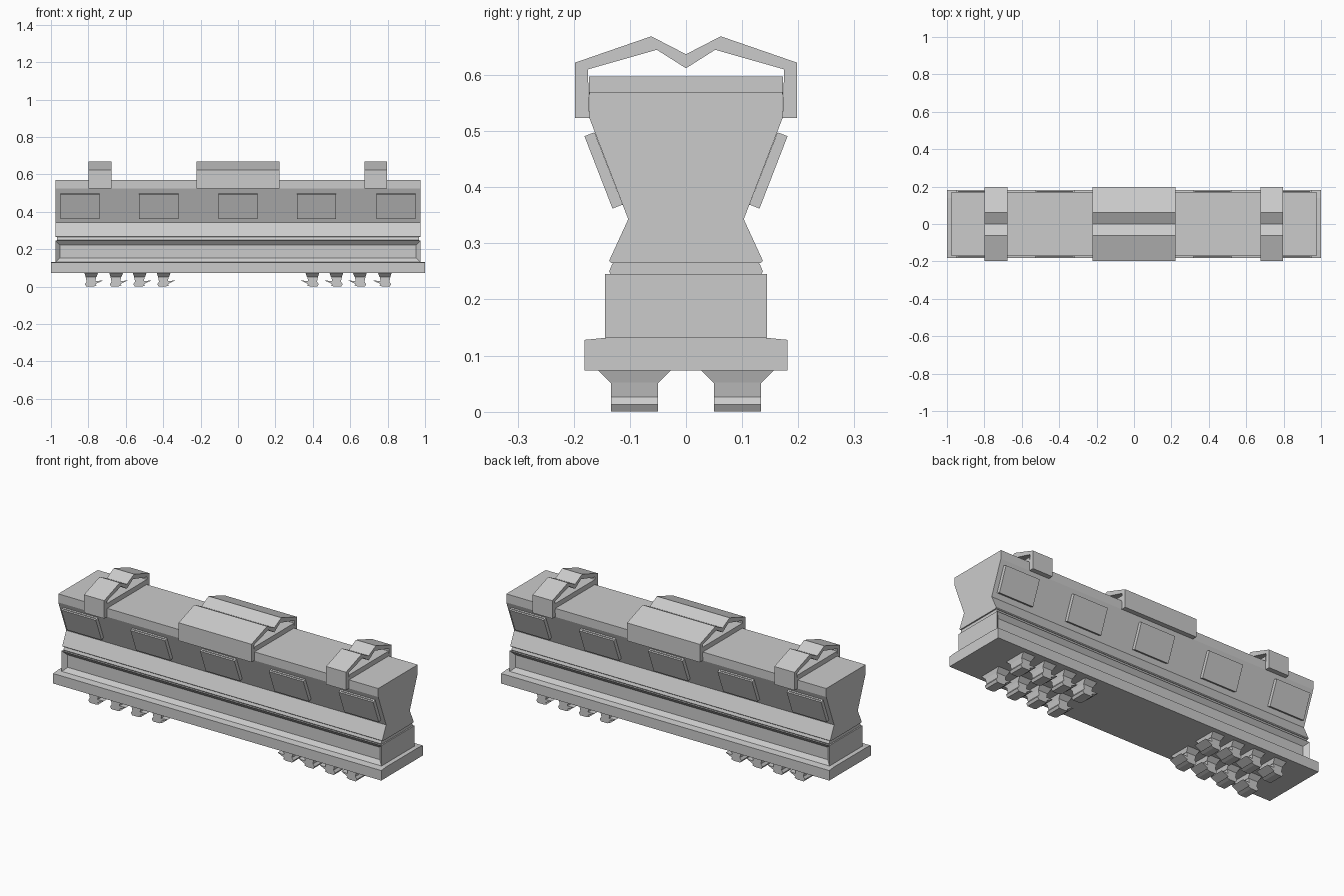
import bpy, bmesh

if "Cube" in bpy.data.objects:
    bpy.data.objects.remove(bpy.data.objects["Cube"])


def finish(bm, name):
    bmesh.ops.recalc_face_normals(bm, faces=bm.faces)
    me = bpy.data.meshes.new(name)
    bm.to_mesh(me)
    bm.free()
    ob = bpy.data.objects.new(name, me)
    bpy.context.collection.objects.link(ob)
    return ob


def prism(bm, pts, vec):
    """Close a polygon and extrude it along vec."""
    f = bm.faces.new([bm.verts.new(p) for p in pts])
    r = bmesh.ops.extrude_face_region(bm, geom=[f], use_keep_orig=True)
    vs = [v for v in r["geom"] if isinstance(v, bmesh.types.BMVert)]
    bmesh.ops.translate(bm, verts=vs, vec=vec)


def carriage_section(name, half, x0, x1):
    """Profile given as right half (y, z), mirrored and run along x."""
    full = half + [(-y, z) for y, z in reversed(half) if y > 0]
    bm = bmesh.new()
    prism(bm, [(x0, y, z) for y, z in full], (x1 - x0, 0, 0))
    return finish(bm, name)


# Chassis plate, neck strip and waisted upper body
carriage_section("base_plate", [(0.181, 0.073), (0.181, 0.128), (0.14, 0.132)], -1, 1)
carriage_section("neck", [(0.127, 0.24), (0.135, 0.246), (0.137, 0.25), (0.132, 0.262), (0.125, 0.272)], -0.968, 0.968)
carriage_section("upper_body", [(0.133, 0.265), (0.137, 0.269), (0.103, 0.343),
                                (0.172, 0.523), (0.172, 0.57)], -0.975, 0.975)

# Lower body with a long recessed panel on both sides
bm = bmesh.new()
prism(bm, [(-0.975, -0.144, 0.13), (0.975, -0.144, 0.13),
           (0.975, 0.144, 0.13), (-0.975, 0.144, 0.13)], (0, 0, 0.115))
bmesh.ops.recalc_face_normals(bm, faces=bm.faces)
sides = [f for f in bm.faces if abs(f.normal.y) > 0.9]
bmesh.ops.inset_individual(bm, faces=sides, thickness=0.033)
for f in sides:
    s = 1 if f.normal.y > 0 else -1
    bmesh.ops.translate(bm, verts=f.verts[:], vec=(0, -s * 0.02, 0))
finish(bm, "lower_body")

# Roof housings: folded cover over a slab, open at the ends
outer = [(0.198, 0.523), (0.198, 0.622), (0.062, 0.669), (0, 0.637)]
inner = [(0, 0.612), (0.052, 0.645), (0.175, 0.61), (0.172, 0.523)]
for name, x0, x1 in (("roof_housing_left", -0.8, -0.677),
                     ("roof_housing_middle", -0.223, 0.221),
                     ("roof_housing_right", 0.676, 0.797)):
    cover = outer + [(-y, z) for y, z in reversed(outer[:-1])]
    under = [(-y, z) for y, z in reversed(inner)] + inner[1:]
    bm = bmesh.new()
    prism(bm, [(x0, y, z) for y, z in cover + under], (x1 - x0, 0, 0))
    finish(bm, name)
    carriage_section(name + "_slab", [(0.173, 0.565), (0.173, 0.597)], x0, x1)

# Window frames leaning with the upper walls
for s, side in ((-1, "front"), (1, "back")):
    for i, x in enumerate((-0.845, -0.424, 0, 0.42, 0.845)):
        a, b = x - 0.105, x + 0.105
        bm = bmesh.new()
        prism(bm, [(a, s * 0.113, 0.369), (b, s * 0.113, 0.369),
                   (b, s * 0.163, 0.498), (a, s * 0.163, 0.498)],
              (0, s * 0.018, -0.007))
        bmesh.ops.recalc_face_normals(bm, faces=bm.faces)
        face = max(bm.faces, key=lambda f: s * f.calc_center_median().y)
        bmesh.ops.inset_region(bm, faces=[face], thickness=0.011)
        bmesh.ops.inset_region(bm, faces=[face], thickness=0.006, depth=-0.0175)
        finish(bm, f"window_{side}_{i + 1}")

# Hooked feet with flared mounts; hooks point to the middle
hook = [(-0.03, 0.052), (0.027, 0.052), (0.023, 0.03), (0.062, 0.032),
        (0.022, 0.013), (0.03, 0.006), (0.012, 0), (-0.026, 0.0),
        (-0.034, 0.013), (-0.024, 0.026)]
for m in (1, -1):
    for i, x in enumerate((-0.785, -0.652, -0.526, -0.398)):
        for y in (-0.092, 0.092):
            cx = m * x
            bm = bmesh.new()
            prism(bm, [(cx + m * px, y - 0.042, z) for px, z in hook], (0, 0.084, 0))
            rings = [[bm.verts.new((cx + sx * hx, y + sy * hy, z)) for sx, sy in
                      ((-1, -1), (1, -1), (1, 1), (-1, 1))]
                     for hx, hy, z in ((0.029, 0.042, 0.051), (0.037, 0.065, 0.074))]
            for k in range(4):
                n = (k + 1) % 4
                bm.faces.new((rings[0][k], rings[0][n], rings[1][n], rings[1][k]))
            for r in rings:
                bm.faces.new(r)
            finish(bm, f"foot_{'left' if m > 0 else 'right'}_{'front' if y < 0 else 'back'}_{i + 1}")
